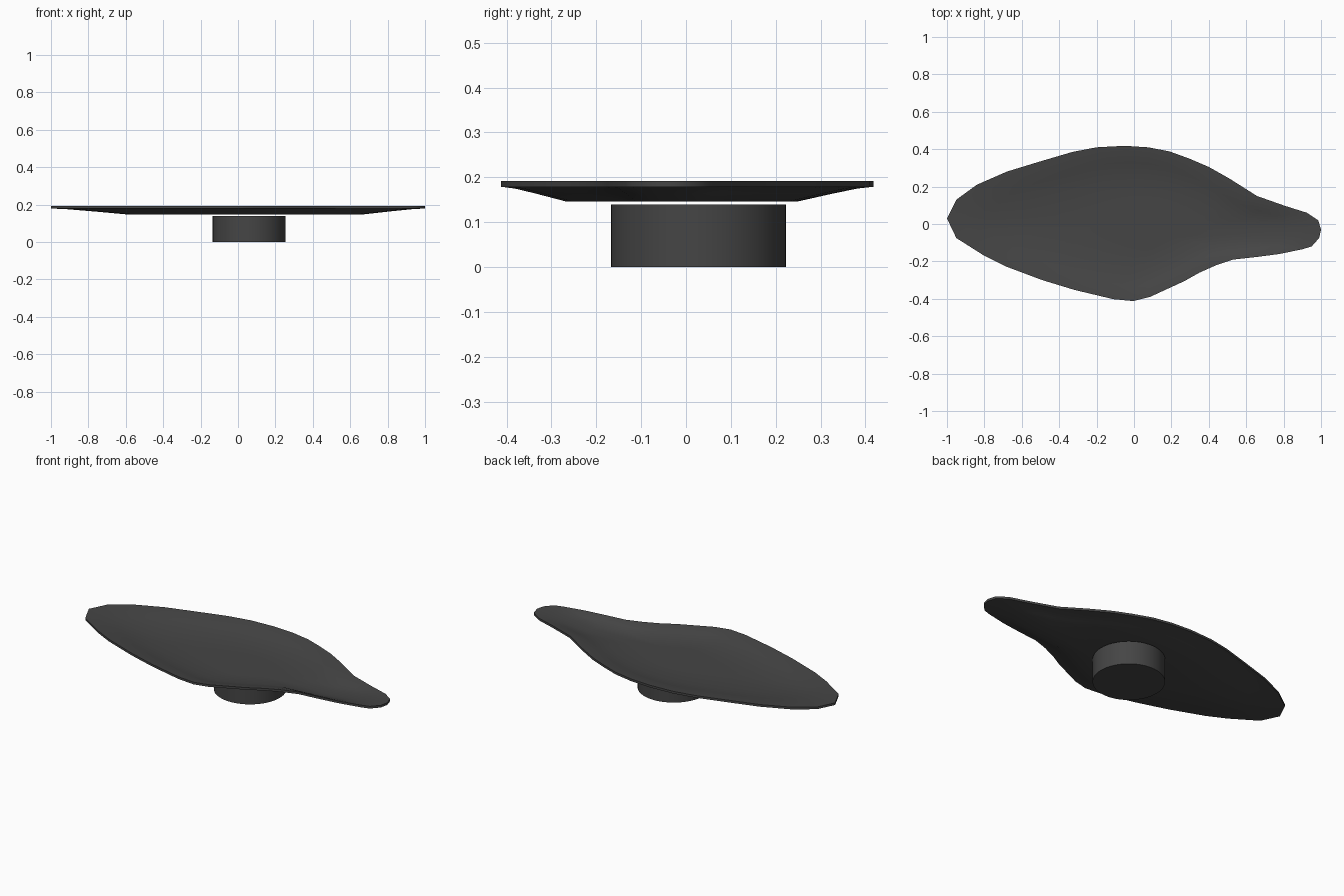
import bpy, bmesh

if "Cube" in bpy.data.objects:
    bpy.data.objects.remove(bpy.data.objects["Cube"])

mat = bpy.data.materials.new("dark_grey")
mat.diffuse_color = (0.06, 0.06, 0.06, 1)
mat.use_nodes = True
mat.node_tree.nodes["Principled BSDF"].inputs["Base Color"].default_value = mat.diffuse_color

# Plan outline of the dish, clockwise from the blunt end
OUTLINE = [(-1, .03), (-.95, .13), (-.84, .21), (-.68, .28), (-.5, .335), (-.33, .385),
           (-.2, .41), (-.05, .418), (.075, .41), (.19, .388), (.3, .348), (.4, .305),
           (.51, .243), (.657, .15), (.81, .096), (.925, .06), (.985, .02), (1, -.03),
           (.99, -.075), (.95, -.12), (.9, -.135), (.78, -.16), (.65, -.177), (.53, -.19),
           (.44, -.22), (.35, -.26), (.27, -.305), (.085, -.39), (-.005, -.412),
           (-.11, -.402), (-.316, -.353), (-.49, -.3), (-.69, -.225), (-.8, -.17),
           (-.95, -.075)]
CX, CY = 0.1, -0.03

# Section of the shallow shell: (scale of outline, height), underside to inside
UNDER = [(.3, .146), (.62, .146), (.8, .164), (.92, .175), (1, .179)]
THICK = 0.013
SECTION = UNDER + [(s, z + THICK) for s, z in reversed(UNDER)]


def finish(bm, name):
    bmesh.ops.recalc_face_normals(bm, faces=bm.faces)
    me = bpy.data.meshes.new(name)
    bm.to_mesh(me)
    bm.free()
    ob = bpy.data.objects.new(name, me)
    bpy.context.collection.objects.link(ob)
    me.materials.append(mat)
    bpy.ops.object.select_all(action='DESELECT')
    ob.select_set(True)
    bpy.context.view_layer.objects.active = ob
    bpy.ops.object.shade_smooth_by_angle(angle=0.7)


# Dish: outline rings joined from the underside around the rim to the inside
bm = bmesh.new()
rings = [[bm.verts.new((CX + (x - CX) * s, CY + (y - CY) * s, z)) for x, y in OUTLINE]
         for s, z in SECTION]
n = len(OUTLINE)
for a, b in zip(rings, rings[1:]):
    for i in range(n):
        j = (i + 1) % n
        bm.faces.new((a[i], a[j], b[j], b[i]))
for ring in (rings[0], rings[-1]):
    c = bm.verts.new((CX, CY, ring[0].co.z))
    for i in range(n):
        bm.faces.new((ring[i], ring[(i + 1) % n], c))
finish(bm, "dish")

# Round foot under the dish
bm = bmesh.new()
bmesh.ops.create_cone(bm, cap_ends=True, segments=64, radius1=.195, radius2=.195, depth=.14)
bmesh.ops.translate(bm, verts=bm.verts, vec=(.06, .028, .07))
finish(bm, "foot")
